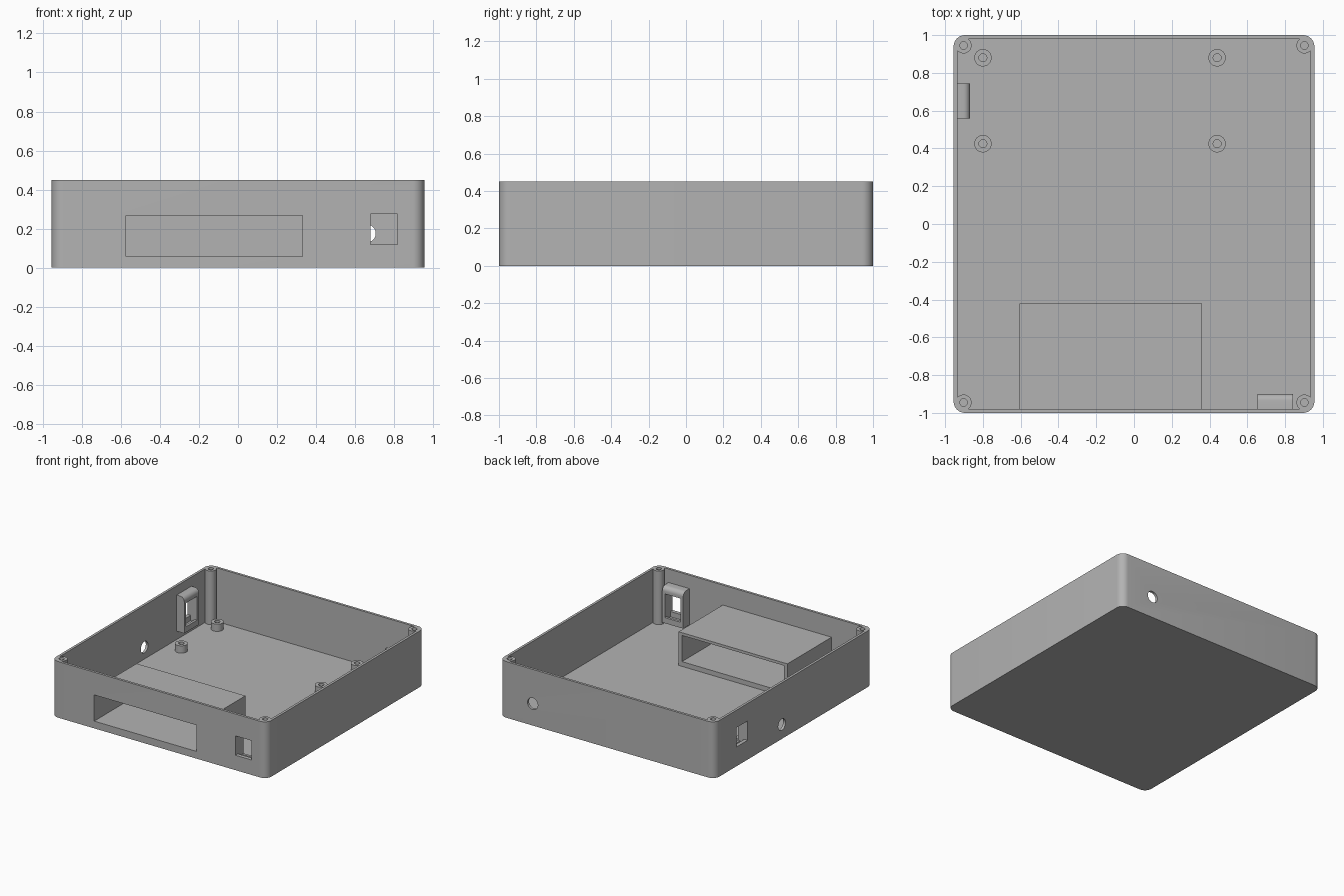
import bpy, bmesh, math
from mathutils import Vector, Matrix

cube = bpy.data.objects.get("Cube")
if cube:
    bpy.data.objects.remove(cube, do_unlink=True)

grey = bpy.data.materials.new("plain grey")
grey.use_nodes = True
COLOR = (0.45, 0.45, 0.45, 1)
grey.diffuse_color = COLOR
grey.node_tree.nodes["Principled BSDF"].inputs["Base Color"].default_value = COLOR

W, D, H, T = 0.955, 1.0, 0.45, 0.02   # half width, half depth, height, wall


def prism(name, points, offset):
    """Extrude a closed 3D outline along an offset vector."""
    bm = bmesh.new()
    face = bm.faces.new([bm.verts.new(p) for p in points])
    new = bmesh.ops.extrude_face_region(bm, geom=[face])["geom"]
    bmesh.ops.translate(bm, vec=offset,
                        verts=[v for v in new if isinstance(v, bmesh.types.BMVert)])
    bmesh.ops.recalc_face_normals(bm, faces=bm.faces)
    mesh = bpy.data.meshes.new(name)
    bm.to_mesh(mesh)
    bm.free()
    mesh.materials.append(grey)
    obj = bpy.data.objects.new(name, mesh)
    bpy.context.collection.objects.link(obj)
    return obj


def box(name, x0, x1, y0, y1, z0, z1):
    return prism(name, [(x0, y0, z0), (x1, y0, z0), (x1, y1, z0), (x0, y1, z0)],
                 (0, 0, z1 - z0))


def rounded_block(name, hx, hy, r, z0, z1):
    pts = []
    for k, (sx, sy) in enumerate([(1, 1), (-1, 1), (-1, -1), (1, -1)]):
        for i in range(9):
            a = math.pi / 2 * (k + i / 8)
            pts.append((sx * (hx - r) + r * math.cos(a),
                        sy * (hy - r) + r * math.sin(a), z0))
    return prism(name, pts, (0, 0, z1 - z0))


def rod(name, start, axis, r, n=32):
    """Cylinder from start along the axis vector."""
    axis = Vector(axis)
    turn = axis.to_track_quat("Z", "Y")
    ring = [2 * math.pi * i / n for i in range(n)]
    return prism(name, [Vector(start) + turn @ Vector((r * math.cos(a), r * math.sin(a), 0))
                        for a in ring], axis)


def combine(obj, other, operation="DIFFERENCE"):
    """Apply a boolean and discard the second object."""
    mod = obj.modifiers.new("boolean", "BOOLEAN")
    mod.operation, mod.solver, mod.object = operation, "EXACT", other
    deps = bpy.context.evaluated_depsgraph_get()
    result = bpy.data.meshes.new_from_object(obj.evaluated_get(deps))
    obj.modifiers.clear()
    obj.data = result
    bpy.data.objects.remove(other, do_unlink=True)


# Open tray with rounded corners
case = rounded_block("case", W, D, 0.06, 0, H)
combine(case, rounded_block("hollow", W - T, D - T, 0.04, T, H + 0.1))

# Corner screw posts
for sx in (-1, 1):
    for sy in (-1, 1):
        x, y = sx * 0.902, sy * 0.945
        combine(case, rod("post", (x, y, T / 2), (0, 0, H - T / 2), 0.042), "UNION")
        combine(case, rod("screw_hole", (x, y, 0.25), (0, 0, H), 0.02))

# Board standoffs on the floor
for x in (-0.8, 0.44):
    for y in (0.425, 0.88):
        combine(case, rod("standoff", (x, y, T / 2), (0, 0, 0.068), 0.046), "UNION")
        combine(case, rod("pilot_hole", (x, y, T), (0, 0, 0.2), 0.021))

# Display tunnel, open at both ends
combine(case, box("tunnel", -0.605, 0.36, -D + T / 2, -0.42, T / 2, 0.29), "UNION")
combine(case, box("tunnel_opening", -0.575, 0.33, -D - 0.1, -0.3, 0.058, 0.268))

# Round cable holes in the back and side walls
combine(case, rod("back_hole", (0.66, D - 0.1, 0.175), (0, 0.2, 0), 0.046))
combine(case, rod("side_hole", (-W - 0.05, 0.15, 0.115), (0.1, 0, 0), 0.046))


# Socket holders behind square wall openings
def socket_holder(name, depth, place):
    back = depth - 0.035
    profile = [(T / 2, -0.145), (depth, -0.145), (depth, 0.11)]
    for i in range(1, 7):
        a = math.pi / 2 * i / 6
        profile.append((back + 0.035 * math.cos(a), 0.11 + 0.035 * math.sin(a)))
    profile.append((T / 2, 0.145))
    holder = prism(name, [(-0.093, y, z) for y, z in profile], (0.186, 0, 0))
    opening = box("opening", -0.07, 0.07, -0.1, T + 0.03, -0.0775, 0.0775)
    cavity = box("cavity", -0.07, 0.07, 0.03, depth - 0.02, -0.12, 0.115)
    mouth = box("mouth", -0.07, 0.07, 0.04, depth + 0.1, -0.1, 0.09)
    for part in (holder, opening, cavity, mouth):
        part.data.transform(place)
    combine(case, holder, "UNION")
    for cutter in (opening, cavity, mouth):
        combine(case, cutter)


socket_holder("front_socket", 0.1, Matrix.Translation((0.748, -D, 0.197)))
socket_holder("side_socket", 0.087, Matrix.Translation((-W, 0.652, 0.232))
              @ Matrix.Rotation(-math.pi / 2, 4, "Z"))

# Smooth round walls, crisp edges
bpy.ops.object.select_all(action="DESELECT")
case.select_set(True)
bpy.context.view_layer.objects.active = case
bpy.ops.object.shade_smooth_by_angle(angle=math.radians(30))
